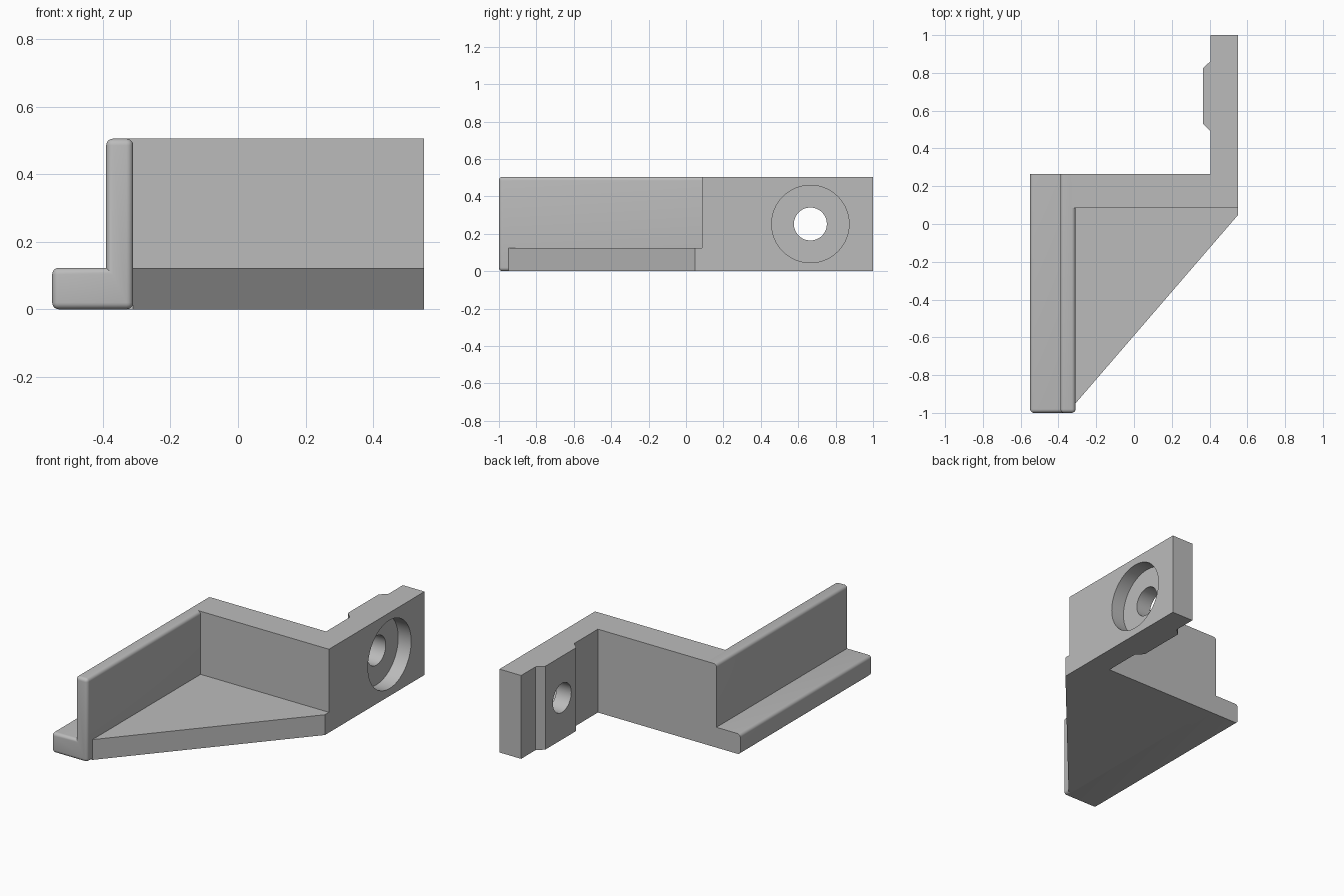
import bpy
import bmesh
from math import pi
from mathutils import Matrix, Vector

cube = bpy.data.objects.get("Cube")
if cube:
    bpy.data.objects.remove(cube, do_unlink=True)

HEIGHT = 0.505
LEDGE = 0.123
WALL_FRONT = 0.085
WALL_BACK = 0.265

grey = bpy.data.materials.new("plain grey")
grey.use_nodes = True
grey.diffuse_color = (0.5, 0.5, 0.5, 1)
grey.node_tree.nodes["Principled BSDF"].inputs["Base Color"].default_value = (0.5, 0.5, 0.5, 1)


def prism(bm, outline, direction):
    """Extrude a closed flat outline along a direction."""
    face = bm.faces.new([bm.verts.new(p) for p in outline])
    moved = bmesh.ops.extrude_face_region(bm, geom=[face])["geom"]
    bmesh.ops.translate(bm, vec=direction,
                        verts=[v for v in moved if isinstance(v, bmesh.types.BMVert)])
    bmesh.ops.recalc_face_normals(bm, faces=bm.faces[:])


def finish(bm, name):
    mesh = bpy.data.meshes.new(name)
    bm.to_mesh(mesh)
    bm.free()
    mesh.materials.append(grey)
    obj = bpy.data.objects.new(name, mesh)
    bpy.context.collection.objects.link(obj)
    return obj


def smooth(obj):
    bpy.ops.object.select_all(action='DESELECT')
    obj.select_set(True)
    bpy.context.view_layer.objects.active = obj
    bpy.ops.object.shade_smooth_by_angle(angle=pi / 6)


# L-shaped rail, rounded along its length and at its front end
bm = bmesh.new()
section = [(-0.55, 0), (-0.31, 0), (-0.31, HEIGHT), (-0.39, HEIGHT),
           (-0.39, LEDGE), (-0.55, LEDGE)]
prism(bm, [(x, -1, z) for x, z in section], Vector((0, 1 + WALL_BACK, 0)))


def is_rounded(edge):
    a, b = (v.co for v in edge.verts)
    at_back = a.y > 0 and b.y > 0
    inner = all(abs(p.x + 0.39) < 0.001 and abs(p.z - LEDGE) < 0.001 for p in (a, b))
    return not at_back and not inner


bmesh.ops.bevel(bm, geom=[e for e in bm.edges if is_rounded(e)], offset=0.02,
                offset_type='OFFSET', segments=5, profile=0.5, affect='EDGES',
                clamp_overlap=True)
smooth(finish(bm, "rail"))

# Triangular floor joining the rail and the cross wall
bm = bmesh.new()
floor = [(-0.33, -0.95), (-0.31, -0.95), (0.55, 0.047), (0.55, WALL_FRONT), (-0.33, WALL_FRONT)]
prism(bm, [(x, y, 0) for x, y in floor], Vector((0, 0, LEDGE)))
finish(bm, "gusset_floor")

# Cross wall and mounting arm with its raised pad
bm = bmesh.new()
plan = [(-0.36, WALL_FRONT), (0.55, WALL_FRONT), (0.55, 1), (0.405, 1),
        (0.405, 0.862), (0.365, 0.825), (0.365, 0.53), (0.405, 0.492),
        (0.405, WALL_BACK), (-0.36, WALL_BACK)]
prism(bm, [(x, y, 0) for x, y in plan], Vector((0, 0, HEIGHT)))
arm = finish(bm, "cross_wall_and_arm")


# Screw hole with a wide recess on the outer side
def drill(name, radius, x_start):
    bm = bmesh.new()
    place = Matrix.Translation((x_start + 0.5, 0.665, HEIGHT / 2)) @ Matrix.Rotation(pi / 2, 4, 'Y')
    bmesh.ops.create_cone(bm, cap_ends=True, segments=64, radius1=radius,
                          radius2=radius, depth=1, matrix=place)
    cutter = finish(bm, name)
    cutter.hide_render = True
    cutter.hide_viewport = True
    cutter.display_type = 'WIRE'
    cut = arm.modifiers.new(name, 'BOOLEAN')
    cut.operation = 'DIFFERENCE'
    cut.solver = 'EXACT'
    cut.object = cutter


drill("recess_cutter", 0.207, 0.463)
drill("screw_hole_cutter", 0.088, 0.1)

# Bake the cuts, then smooth the round walls
evaluated = arm.evaluated_get(bpy.context.evaluated_depsgraph_get())
cut_mesh = bpy.data.meshes.new_from_object(evaluated)
arm.modifiers.clear()
arm.data = cut_mesh
for name in ("recess_cutter", "screw_hole_cutter"):
    bpy.data.objects.remove(bpy.data.objects[name], do_unlink=True)
smooth(arm)
